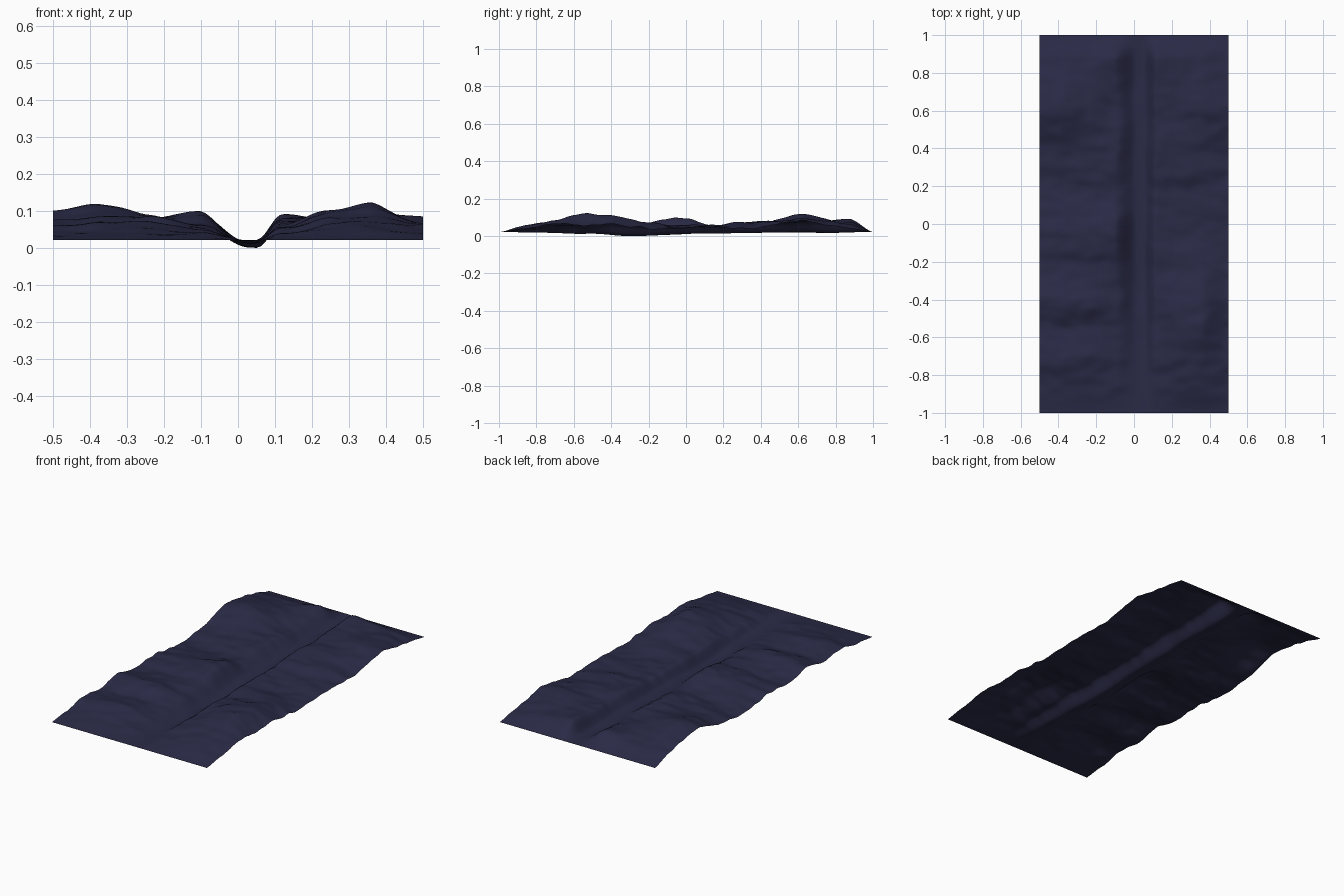
import bpy, bmesh
from mathutils import Vector, noise

if "Cube" in bpy.data.objects:
    bpy.data.objects.remove(bpy.data.objects["Cube"])

# Control heights: rows run along the valley, columns run across the banks
YS = [-1, -.86, -.7, -.55, -.4, -.25, -.05, .17, .35, .62, .76, .88, 1]
BANKS = {
    -.50: [.025, .04, .065, .05, .08, .045, .06, .03, .045, .105, .085, .06, .025],
    -.38: [.025, .045, .075, .055, .09, .05, .07, .04, .055, .121, .095, .065, .025],
    -.24: [.025, .045, .075, .055, .09, .06, .085, .05, .065, .094, .08, .065, .025],
    -.10: [.025, .04, .055, .05, .06, .065, .107, .06, .08, .065, .075, .092, .025],
    .13: [.025, .04, .055, .055, .075, .06, .06, .06, .085, .075, .08, .097, .025],
    .25: [.025, .055, .085, .108, .10, .075, .055, .06, .08, .085, .08, .08, .025],
    .36: [.025, .06, .09, .126, .115, .085, .05, .06, .07, .095, .085, .065, .025],
    .50: [.025, .045, .07, .06, .07, .045, .045, .05, .045, .088, .06, .045, .025],
}


def curve(xs, vs, x):
    """Smooth interpolation through control points."""
    x = min(max(x, xs[0]), xs[-1])
    for i in range(len(xs) - 1):
        if x <= xs[i + 1]:
            t = (x - xs[i]) / (xs[i + 1] - xs[i])
            t = .4 * t + .6 * t * t * (3 - 2 * t)
            return vs[i] + (vs[i + 1] - vs[i]) * t


def smooth(a, b, x):
    t = min(max((x - a) / (b - a), 0), 1)
    return t * t * (3 - 2 * t)


def height(x, y):
    cols = list(BANKS)
    bank = curve(cols, [curve(YS, BANKS[c], y) for c in cols], x)
    edge = smooth(0, .2, 1 - abs(y))
    # crumpled ground, fading out at the straight end edges
    bank += edge * (.010 * noise.noise(Vector((x * 4, y * 10, 3)))
                    + .006 * noise.noise(Vector((x * 12, y * 18, 7))))
    bank = max(bank, .023)
    # broad, uneven channel down the middle, deepest ahead of the centre
    floor = curve([-1, -.6, -.25, .1, .5, .75, 1], [.025, .021, .004, .017, .02, .022, .025], y)
    floor += edge * .006 * noise.noise(Vector((x * 10, y * 6, 5)))
    floor += .25 * max(0, abs(x - .045) - .02) * (.026 - floor) / .03
    wob = .02 * noise.noise(Vector((0, y * 5, 1))) * edge
    left = smooth(.015 + wob, -.10 + wob, x)
    right = smooth(.05 + wob * .5, .12 + wob * .5, x)
    t = max(left, right)
    return floor + (bank - floor) * t


# Valley ground sheet
NX, NY = 80, 150
bm = bmesh.new()
grid = [[bm.verts.new((i / NX - .5, 2 * j / NY - 1, height(i / NX - .5, 2 * j / NY - 1)))
         for i in range(NX + 1)] for j in range(NY + 1)]
for j in range(NY):
    for i in range(NX):
        f = bm.faces.new((grid[j][i], grid[j][i + 1], grid[j + 1][i + 1], grid[j + 1][i]))
        f.smooth = True
low = min(v.co.z for v in bm.verts)
for v in bm.verts:
    v.co.z -= low
mesh = bpy.data.meshes.new("valley_ground")
bm.to_mesh(mesh)
bm.free()
ground = bpy.data.objects.new("valley_ground", mesh)
bpy.context.collection.objects.link(ground)

mat = bpy.data.materials.new("dark navy")
mat.diffuse_color = (.023, .023, .062, 1)
mat.use_nodes = True
mat.node_tree.nodes["Principled BSDF"].inputs["Base Color"].default_value = mat.diffuse_color
mesh.materials.append(mat)
